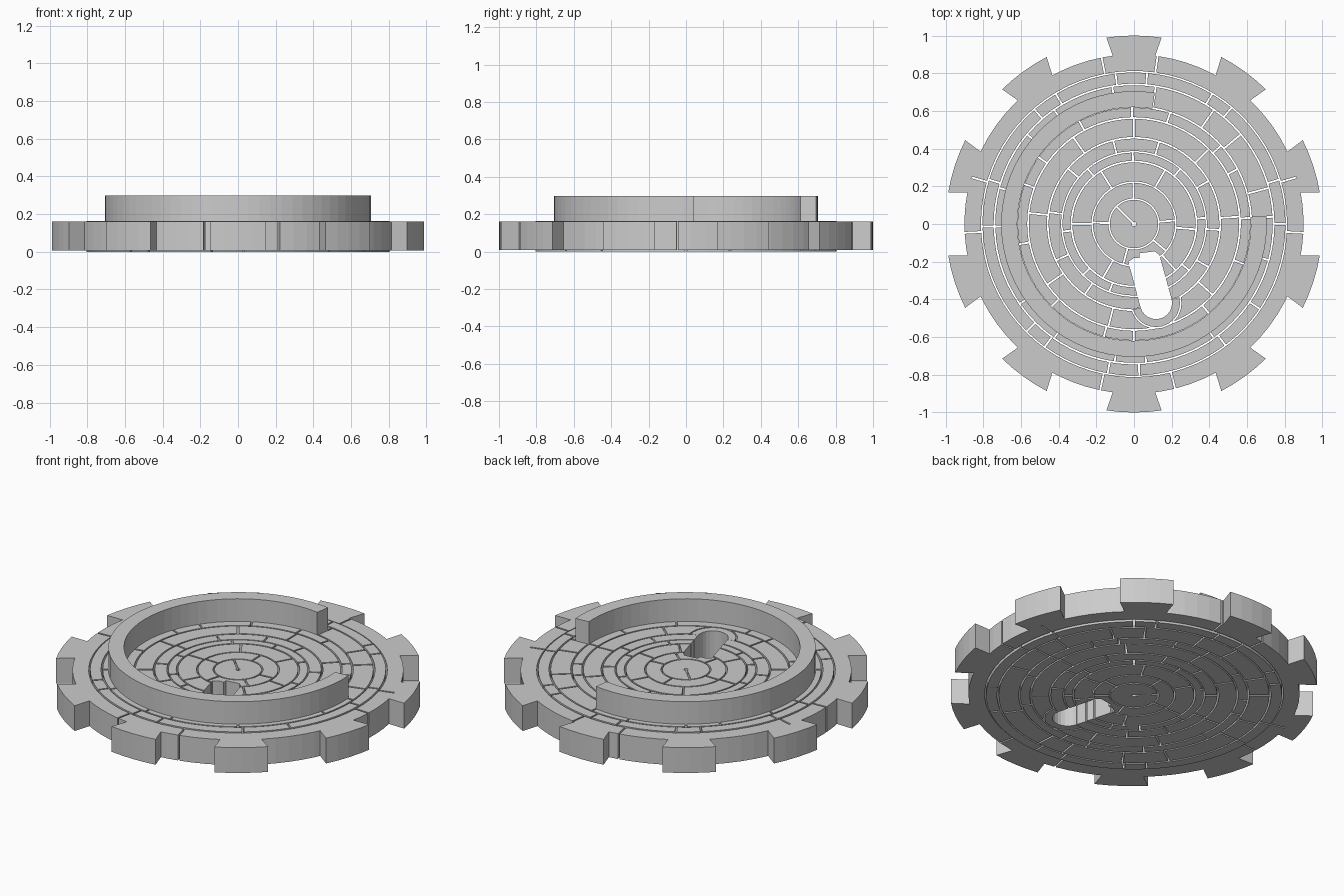
import bpy, bmesh
from math import sin, cos, asin, radians, ceil, pi

if "Cube" in bpy.data.objects:
    bpy.data.objects.remove(bpy.data.objects["Cube"])

GAP = 0.005  # half width of the joints between stones


def arc_block(bm, r0, r1, a0, a1, z0, z1, centre=(0, 0), gap=0.0, step=5.0):
    """Closed curved block between two radii and two angles (degrees)."""
    n = max(2, ceil((a1 - a0) / step))
    loops = []
    for i in range(n + 1):
        quad = []
        for r, z in ((r0, z0), (r1, z0), (r1, z1), (r0, z1)):
            trim = asin(min(gap / r, 0.5))
            s, e = radians(a0) + trim, radians(a1) - trim
            a = s + (e - s) * i / n
            quad.append(bm.verts.new((centre[0] + r * cos(a), centre[1] + r * sin(a), z)))
        loops.append(quad)
    for p, q in zip(loops, loops[1:]):
        for k in range(4):
            m = (k + 1) % 4
            bm.faces.new((p[k], p[m], q[m], q[k]))
    bm.faces.new(loops[0])
    bm.faces.new(loops[-1][::-1])


def prism(bm, pts, z0, z1):
    """Closed vertical prism from an outline."""
    lo = [bm.verts.new((x, y, z0)) for x, y in pts]
    hi = [bm.verts.new((x, y, z1)) for x, y in pts]
    bm.faces.new(lo[::-1])
    bm.faces.new(hi)
    for i in range(len(pts)):
        j = (i + 1) % len(pts)
        bm.faces.new((lo[i], lo[j], hi[j], hi[i]))


def finish(bm, name):
    bmesh.ops.recalc_face_normals(bm, faces=bm.faces)
    me = bpy.data.meshes.new(name)
    bm.to_mesh(me)
    bm.free()
    ob = bpy.data.objects.new(name, me)
    bpy.context.collection.objects.link(ob)
    return ob


def stone_ring(name, r0, r1, joints, z0=0.0, z1=0.163):
    joints = sorted(joints)
    bm = bmesh.new()
    for a, b in zip(joints, joints[1:] + [joints[0] + 360]):
        arc_block(bm, r0, r1, a, b, z0, z1, gap=GAP)
    return finish(bm, name)


# Concentric stone rings of the floor
stone_ring("outer_ring", 0.812, 0.90, [-3, 16, 82, 101, 164, 183, 258.5, 284], 0.008, 0.16)
stone_ring("second_ring", 0.745, 0.804,
           [0, 17, 50, 59, 85, 97, 121, 131, 163, 181, 225, 234, 260, 272, 307, 326])
stone_ring("wall_footing_ring", 0.627, 0.736,
           [3, 15, 40, 55, 81, 99, 125, 140, 165, 181, 215, 235, 262, 275, 305, 345])
inner = [
    stone_ring("fourth_ring", 0.567, 0.618, [3, 28, 42, 72, 91, 118, 145, 160, 190, 225, 255, 270, 310, 340]),
    stone_ring("fifth_ring", 0.462, 0.558, [4, 45, 90, 125, 174, 215, 256, 318]),
    stone_ring("sixth_ring", 0.387, 0.453, [-4, 30, 73, 104, 140, 172, 205, 235, 330]),
    stone_ring("seventh_ring", 0.336, 0.379, [5, 50, 91, 130, 186, 225, 250, 320]),
    stone_ring("eighth_ring", 0.226, 0.327, [-5, 60, 122, 180, 240, 312]),
    stone_ring("ninth_ring", 0.136, 0.218, [5, 91, 178, 255, 320]),
]
stone_ring("centre_stone", 0.012, 0.128, [135])

# Rim teeth, ten around the edge
bm = bmesh.new()
for k in range(10):
    c = radians(18 + 36 * k)
    outline = [(0.898, radians(-7.2))]
    outline += [(1.0, radians(8.4 * t / 2)) for t in range(-2, 3)]
    outline += [(0.898, radians(t)) for t in (7.2, 3.6, 0, -3.6)]
    prism(bm, [(r * cos(c + a), r * sin(c + a)) for r, a in outline], 0.008, 0.16)
finish(bm, "rim_teeth")

# Raised open curved wall
bm = bmesh.new()
arc_block(bm, 0.62, 0.705, 81, 363.5, 0.155, 0.298)
finish(bm, "raised_wall")

# Slot through the floor, with room for a rounded rim at its far end
END, R = (0.117, -0.42), 0.085


def half_round(radius):
    angles = [radians(15) - pi * i / 12 for i in range(13)]
    return [(END[0] + radius * cos(a), END[1] + radius * sin(a)) for a in angles]


bm = bmesh.new()
jagged = [(-0.03, -0.2), (0.0, -0.18), (0.03, -0.18), (0.03, -0.155), (0.11, -0.145), (0.135, -0.165)]
prism(bm, jagged + half_round(R), -0.1, 0.4)
slot = finish(bm, "slot_cutter")
bm = bmesh.new()
prism(bm, half_round(R + 0.05), -0.1, 0.4)
rim_cut = finish(bm, "rim_cutter")

for ob in inner:
    for cutter in (slot, rim_cut):
        mod = ob.modifiers.new("cut", "BOOLEAN")
        mod.operation, mod.solver, mod.object = "DIFFERENCE", "EXACT", cutter
    bpy.context.view_layer.objects.active = ob
    for mod in list(ob.modifiers):
        bpy.ops.object.modifier_apply(modifier=mod.name)
for cutter in (slot, rim_cut):
    bpy.data.objects.remove(cutter)

# Rounded stone around the slot end
bm = bmesh.new()
arc_block(bm, R, R + 0.042, -164, 14, 0.0, 0.163, centre=END, step=15)
finish(bm, "slot_end_stone")
